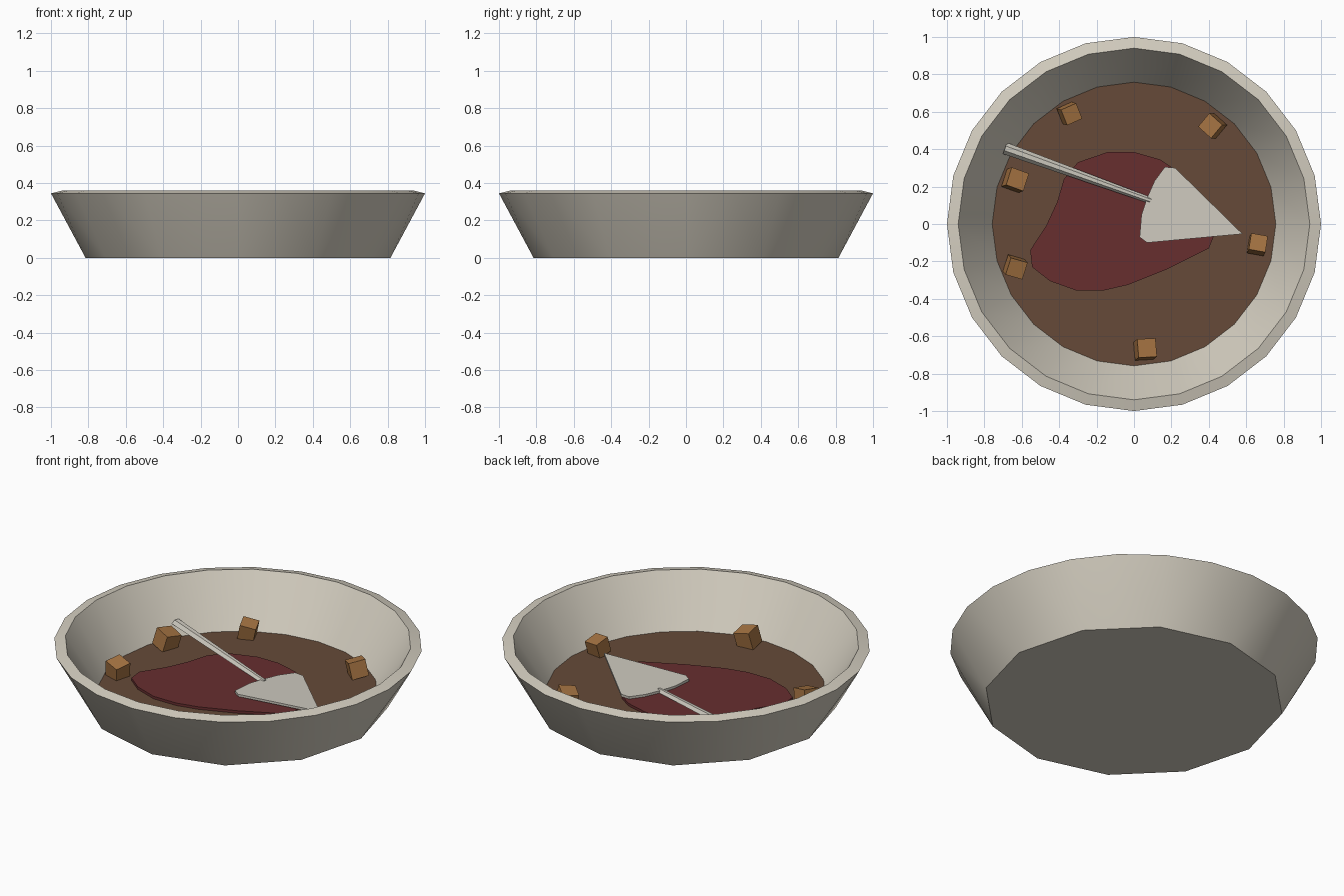
import bpy, bmesh, math
from mathutils import Vector, Matrix, Euler

if "Cube" in bpy.data.objects:
    bpy.data.objects.remove(bpy.data.objects["Cube"])


def material(name, r, g, b):
    m = bpy.data.materials.new(name)
    lin = [(c / 255 / 12.92 if c < 11 else ((c / 255 + 0.055) / 1.055) ** 2.4) for c in (r, g, b)]
    m.diffuse_color = (*lin, 1)
    m.use_nodes = True
    m.node_tree.nodes["Principled BSDF"].inputs["Base Color"].default_value = m.diffuse_color
    return m


CERAMIC = material("cream ceramic", 212, 206, 192)
METAL = material("pale metal", 206, 202, 191)
BROWN = material("brown sauce", 102, 74, 56)
RED = material("dark red sauce", 103, 46, 47)
CRUST = material("golden crust", 165, 115, 66)


def finish(name, bm, mat, smooth=False):
    bmesh.ops.recalc_face_normals(bm, faces=bm.faces)
    me = bpy.data.meshes.new(name)
    bm.to_mesh(me)
    bm.free()
    me.materials.append(mat)
    ob = bpy.data.objects.new(name, me)
    bpy.context.collection.objects.link(ob)
    if smooth:
        bpy.context.view_layer.objects.active = ob
        ob.select_set(True)
        bpy.ops.object.shade_smooth_by_angle(angle=math.radians(35))
        ob.select_set(False)
    return ob


def ring(bm, n, r, z):
    return [bm.verts.new((r * math.cos(2 * math.pi * i / n), r * math.sin(2 * math.pi * i / n), z))
            for i in range(n)]


def bridge(bm, a, b):
    n = len(a)
    for i in range(n):
        j = (i + 1) % n
        bm.faces.new((a[i], a[j], b[j], b[i]))


def slab(name, points, thickness, mat):
    """Extrude a top outline (x, y, z) straight down."""
    bm = bmesh.new()
    top = [bm.verts.new(p) for p in points]
    low = [bm.verts.new((x, y, z - thickness)) for x, y, z in points]
    bm.faces.new(top)
    bm.faces.new(low[::-1])
    bridge(bm, top, low)
    return finish(name, bm, mat)


# Dish: 12-sided foot flaring to a 24-sided rim, hollow inside
bm = bmesh.new()
foot = ring(bm, 12, 0.815, 0)
lip = ring(bm, 24, 1.0, 0.345)
rim = ring(bm, 24, 0.94, 0.36)
floor = ring(bm, 24, 0.75, 0.06)
for i in range(12):
    a, b = foot[i], foot[(i + 1) % 12]
    l0, l1, l2 = lip[2 * i], lip[2 * i + 1], lip[(2 * i + 2) % 24]
    bm.faces.new((a, l1, l0))
    bm.faces.new((a, b, l1))
    bm.faces.new((b, l2, l1))
bm.faces.new(foot[::-1])
bridge(bm, lip, rim)
bridge(bm, rim, floor)
bm.faces.new(floor)
finish("dish", bm, CERAMIC, True)

# Brown sauce filling
bm = bmesh.new()
bm.faces.new(ring(bm, 24, 0.76, 0.073))
finish("filling", bm, BROWN)

# Red sauce puddle
outline = [(-.30, .33), (-.14, .385), (0, .385), (.14, .345), (.22, .29), (.32, .16), (.40, .02),
           (.425, -.07), (.40, -.13), (.17, -.245), (-.03, -.325), (-.16, -.355), (-.31, -.355),
           (-.45, -.305), (-.545, -.23), (-.555, -.14), (-.47, -.01), (-.41, .12), (-.375, .24)]
slab("sauce_puddle", [(x, y, 0.088) for x, y in outline], 0.016, RED)

# Serving blade, tip raised slightly
blade = [(.165, .305, .105), (.22, .30, .105), (.58, -.053, .12), (.07, -.10, .105),
         (.03, -.07, .105), (.04, .05, .105), (.07, .14, .105), (.11, .23, .105)]
slab("server_blade", blade, 0.014, METAL)

# Handle: tapered bar with a ridged top, resting on the dish wall
bm = bmesh.new()
ends = []
for p, w in ((Vector((.09, .125, .098)), .017), (Vector((-.69, .405, .145)), .032)):
    side = Vector((.338, .941, 0))
    section = ((-1, -.006), (-.4, .012), (.4, .012), (1, -.006), (.5, -.014), (-.5, -.014))
    ends.append([bm.verts.new(p + side * (s * w) + Vector((0, 0, h))) for s, h in section])
bridge(bm, *ends)
for e in ends:
    bm.faces.new(e)
finish("server_handle", bm, METAL)

# Crust cubes: x, y, size, turn, tilt about x, tilt about y (degrees)
cubes = [(.42, .525, .095, -42, 10, -12), (.66, -.11, .09, -10, -14, 4), (.06, -.67, .10, 3, -8, 12),
         (-.635, -.23, .095, -16, 8, 12), (-.635, .235, .10, -20, -10, 12), (-.345, .59, .09, 24, 10, 12)]
for i, (x, y, s, turn, tx, ty) in enumerate(cubes):
    bm = bmesh.new()
    rot = Euler([math.radians(v) for v in (tx, ty, turn)]).to_matrix().to_4x4()
    bmesh.ops.create_cube(bm, size=s, matrix=Matrix.Translation((x, y, .118)) @ rot)
    finish(f"crust_cube_{i + 1}", bm, CRUST)
